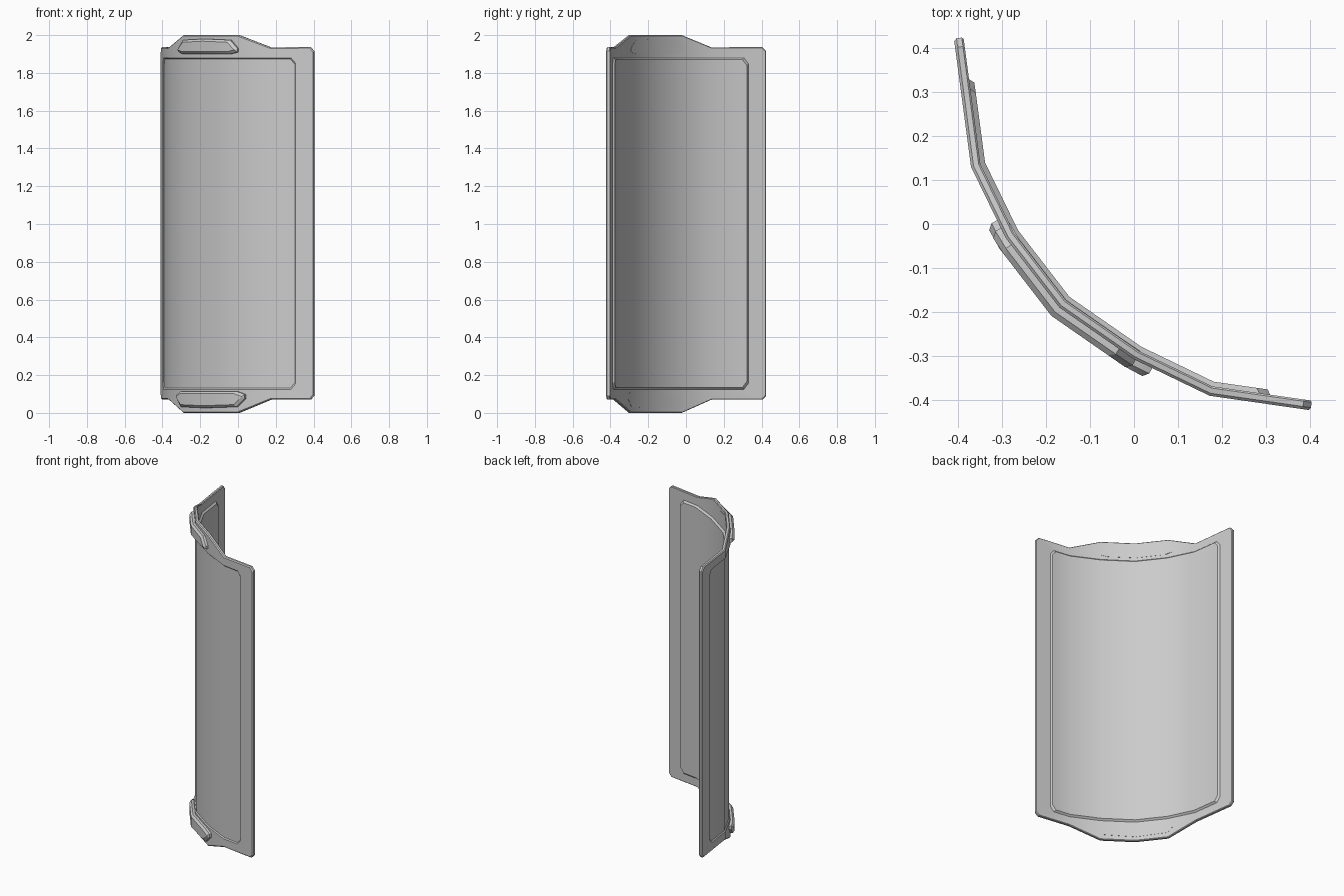
import bpy, bmesh
from mathutils import Vector

if "Cube" in bpy.data.objects:
    bpy.data.objects.remove(bpy.data.objects["Cube"])

# Plan profile of the outer (convex) face
P = [Vector(p) for p in [(-.41, .422), (-.371, .13), (-.292, -.032), (-.17, -.19),
                         (0, -.308), (.172, -.391), (.402, -.424)]]
T = .022


def seg_normal(i):
    d = (P[i + 1] - P[i]).normalized()
    return Vector((-d.y, d.x))


# Mitred inward normals at each kink
N = [seg_normal(0)]
for i in range(1, 6):
    a, b = seg_normal(i - 1), seg_normal(i)
    N.append((a + b) / (1 + a.dot(b)))
N.append(seg_normal(5))


def place(u, z, d):
    """Point at profile position u (kink index), height z, depth d inward."""
    i = min(int(u), 5)
    t = u - i
    p = P[i].lerp(P[i + 1], t) + N[i].lerp(N[i + 1], t) * d
    return (p.x, p.y, z)


def shrink(cols, e, eu):
    """Inset a list of (u, z bottom, z top) columns."""
    n = len(cols)
    return [(u + eu * (1 if k < 2 and u < 3 else -1 if k >= n - 2 else 0), b + e, t - e)
            for k, (u, b, t) in enumerate(cols)]


def loft(name, layers):
    """Skin successive (columns, depth) outlines and cap both ends."""
    bm = bmesh.new()
    rings = []
    for cols, d in layers:
        lo = [bm.verts.new(place(u, b, d)) for u, b, t in cols]
        hi = [bm.verts.new(place(u, t, d)) for u, b, t in cols]
        rings.append((lo, hi))
    for lo, hi in (rings[0], rings[-1]):
        for k in range(len(lo) - 1):
            bm.faces.new((lo[k], lo[k + 1], hi[k + 1], hi[k]))
    loops = [lo + hi[::-1] for lo, hi in rings]
    for A, B in zip(loops, loops[1:]):
        n = len(A)
        for k in range(n):
            m = (k + 1) % n
            bm.faces.new((A[k], A[m], B[m], B[k]))
    bmesh.ops.recalc_face_normals(bm, faces=bm.faces)
    me = bpy.data.meshes.new(name)
    bm.to_mesh(me)
    bm.free()
    ob = bpy.data.objects.new(name, me)
    bpy.context.collection.objects.link(ob)
    bpy.ops.object.select_all(action='DESELECT')
    ob.select_set(True)
    bpy.context.view_layer.objects.active = ob
    bpy.ops.object.shade_smooth_by_angle(angle=.45)
    return ob


# Shield body: rim plate with a centre panel pressed inward
rim = [(0, .09, 1.915), (.07, .07, 1.937), (1, .07, 1.935), (2, 0, 2), (3, 0, 2),
       (4, 0, 2), (5, .07, 1.935), (5.92, .07, 1.937), (6, .09, 1.915)]
panel = ([(.33, .155, 1.85), (.41, .125, 1.88)] + [(k, .125, 1.88) for k in range(1, 6)]
         + [(5.47, .125, 1.88), (5.58, .155, 1.85)])
loft("curved_shield", [
    (shrink(panel, .006, .02), .006), (panel, 0),
    (shrink(rim, .006, .02), 0), (rim, .006), (rim, T - .004), (shrink(rim, .004, .012), T),
    (panel, T), (shrink(panel, .01, .035), T + .011)])


# Raised plates on the top and bottom bulges
def plate(name, cols):
    loft(name, [(cols, T + .001), (cols, -.014), (shrink(cols, .012, .06), -.026)])


plate("lower_plate", [(1.75, .075, .098), (2, .032, .114), (3, .026, .114),
                      (4, .032, .114), (4.24, .075, .098)])
plate("upper_plate", [(1.86, 1.91, 1.935), (2.1, 1.9, 1.974), (3, 1.9, 1.98),
                      (3.8, 1.9, 1.974), (4.02, 1.91, 1.93)])
